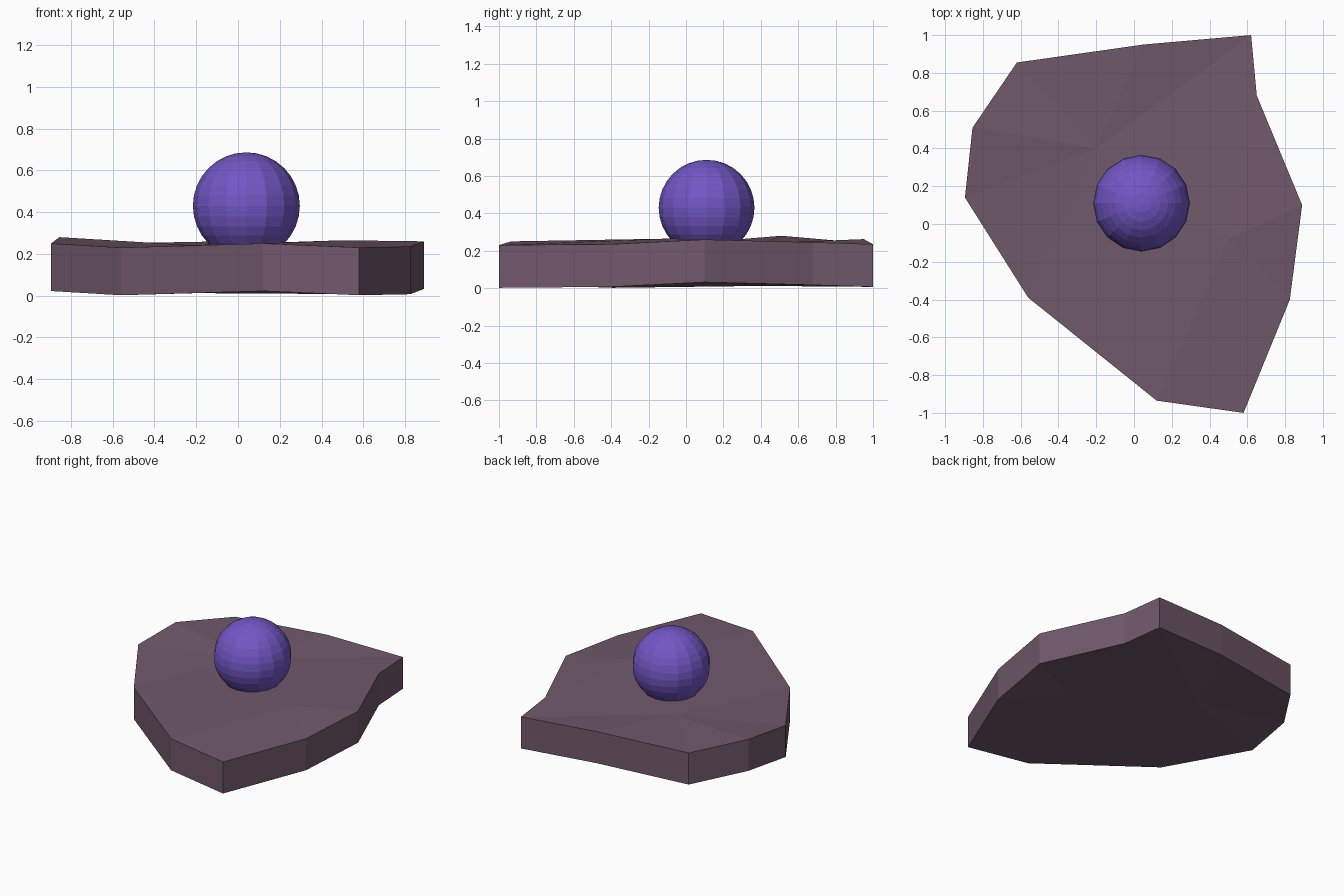
import bpy, bmesh

if "Cube" in bpy.data.objects:
    bpy.data.objects.remove(bpy.data.objects["Cube"])

def material(name, color):
    m = bpy.data.materials.new(name)
    m.diffuse_color = color
    m.use_nodes = True
    m.node_tree.nodes["Principled BSDF"].inputs["Base Color"].default_value = m.diffuse_color
    return m

def finish(bm, name, mat):
    bmesh.ops.recalc_face_normals(bm, faces=bm.faces)
    me = bpy.data.meshes.new(name)
    bm.to_mesh(me)
    bm.free()
    me.materials.append(mat)
    ob = bpy.data.objects.new(name, me)
    bpy.context.collection.objects.link(ob)
    return ob

# Slab outline, clockwise from back left: x, y, top height
rim = [(-.62, .855, .25), (.05, .95, .262), (.62, 1, .235), (.65, .68, .245),
       (.89, .10, .26), (.825, -.40, .235), (.58, -1, .23), (.12, -.935, .25),
       (-.56, -.39, .23), (-.895, .14, .25), (-.855, .51, .28)]
hubs = [(-.20, .40, .24), (.50, -.08, .265)]
thickness = .228

# Stone slab: top and underside are fans around two inner points
bm = bmesh.new()
n = len(rim)
layers = []
for drop in (0, thickness):
    ring = [bm.verts.new((x, y, max(0, z - drop))) for x, y, z in rim]
    a, b = [bm.verts.new((x, y, z - drop)) for x, y, z in hubs]
    for i in range(n):
        hub = b if 2 <= i < 8 else a
        bm.faces.new((hub, ring[i], ring[(i + 1) % n]))
    bm.faces.new((a, b, ring[2]))
    bm.faces.new((a, ring[8], b))
    layers.append(ring)
top, bottom = layers
for i in range(n):
    j = (i + 1) % n
    bm.faces.new((top[i], top[j], bottom[j], bottom[i]))
finish(bm, "stone_slab", material("stone", (.165, .10, .15, 1)))

# Faceted ball sunk into the slab
bm = bmesh.new()
bmesh.ops.create_uvsphere(bm, u_segments=16, v_segments=16, radius=.256)
ball = finish(bm, "ball", material("violet", (.17, .095, .56, 1)))
ball.location = (.04, .11, .43)
